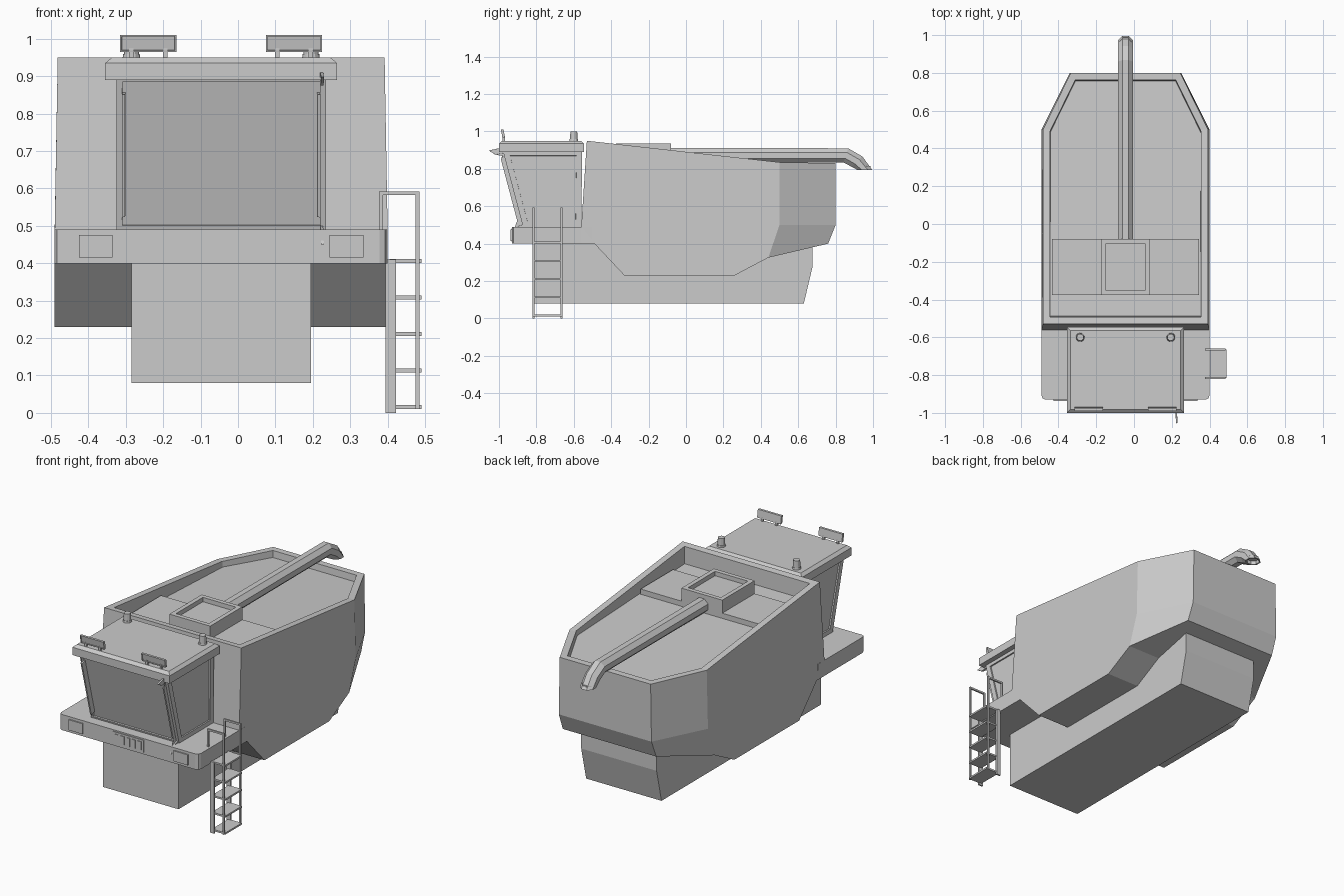
import bpy, bmesh, math
from mathutils import Vector

if "Cube" in bpy.data.objects:
    bpy.data.objects.remove(bpy.data.objects["Cube"])

# One plain grey for every part
grey = bpy.data.materials.new("plain grey")
grey.use_nodes = True
grey.diffuse_color = (0.6, 0.6, 0.6, 1)
grey.node_tree.nodes["Principled BSDF"].inputs["Base Color"].default_value = grey.diffuse_color

CX = -0.045  # centre line of the machine


def finish(name, bm):
    bmesh.ops.recalc_face_normals(bm, faces=bm.faces)
    mesh = bpy.data.meshes.new(name)
    bm.to_mesh(mesh)
    bm.free()
    mesh.materials.append(grey)
    ob = bpy.data.objects.new(name, mesh)
    bpy.context.collection.objects.link(ob)
    return ob


def prism(profile, x0, x1):
    """Side profile of (y, z) points stretched from x0 to x1."""
    bm = bmesh.new()
    face = bm.faces.new([bm.verts.new((x0, y, z)) for y, z in profile])
    out = bmesh.ops.extrude_face_region(bm, geom=[face])["geom"]
    bmesh.ops.translate(bm, vec=(x1 - x0, 0, 0),
                        verts=[v for v in out if isinstance(v, bmesh.types.BMVert)])
    bmesh.ops.recalc_face_normals(bm, faces=bm.faces)
    return bm


def block(x0, x1, y0, y1, z0, z1):
    return prism([(y0, z0), (y1, z0), (y1, z1), (y0, z1)], x0, x1)


def box(name, *size):
    return finish(name, block(*size))


def facing(bm, direction, limit=0.9):
    bm.normal_update()
    return [f for f in bm.faces if f.normal.dot(Vector(direction)) > limit]


def recess(bm, faces, rim, depth):
    bmesh.ops.inset_individual(bm, faces=faces, thickness=rim, use_even_offset=True)
    bmesh.ops.inset_individual(bm, faces=faces, thickness=0.0005, depth=-depth)


# Hull: side profile with the rear corners cut off
bm = prism([(-0.56, 0.40), (-0.49, 0.40), (-0.33, 0.23), (0.26, 0.23), (0.44, 0.325),
            (0.76, 0.40), (0.80, 0.50), (0.80, 0.83), (0.50, 0.835), (-0.53, 0.95),
            (-0.56, 0.49)], CX - 0.445, CX + 0.445)
for s in (-1, 1):
    a = Vector((CX + s * 0.445, 0.50, 0.50))
    b = Vector((CX + s * 0.295, 0.80, 0.50))
    for c in (Vector((a.x, 0.50, 0.90)), Vector((a.x, 0.44, 0.325))):
        n = (b - a).cross(c - a)
        if n.x * s < 0:
            n.negate()
        cut = bmesh.ops.bisect_plane(bm, geom=bm.verts[:] + bm.edges[:] + bm.faces[:],
                                     plane_co=a, plane_no=n, clear_outer=True)["geom_cut"]
        bmesh.ops.holes_fill(bm, edges=[e for e in cut if isinstance(e, bmesh.types.BMEdge)])
bmesh.ops.recalc_face_normals(bm, faces=bm.faces)
# Open grain tank sunk into the top
tops = facing(bm, (0, 0, 1))
bmesh.ops.inset_region(bm, faces=tops, thickness=0.038, use_even_offset=True)
bmesh.ops.inset_region(bm, faces=tops, thickness=0.004, use_even_offset=True)
for v in {v for f in tops for v in f.verts}:
    v.co.z = 0.83 - 0.045 * (v.co.y + 0.08)
for v in bm.verts:
    if v.co.z > 0.7:
        v.co.x = CX + (v.co.x - CX) * 0.982
finish("hull", bm)

# Lower chassis
finish("chassis", prism([(-0.82, 0.08), (0.63, 0.08), (0.675, 0.27), (0.675, 0.45),
                         (-0.82, 0.45)], CX - 0.24, CX + 0.24))

# Tank cross beam, outlet box and unloading tube
box("tank_cross_beam", CX - 0.39, CX + 0.39, -0.375, -0.08, 0.80, 0.86)
bm = block(CX - 0.13, CX + 0.13, -0.375, -0.08, 0.84, 0.935)
recess(bm, facing(bm, (0, 0, 1)), 0.025, 0.025)
finish("outlet_box", bm)

bm = bmesh.new()
rings = []
R = 0.043
for y, z, ang in ((-0.1, 0.872, 0), (0.855, 0.872, 18), (0.915, 0.838, 45), (0.955, 0.795, 90)):
    t = math.radians(ang)
    ring = []
    for i in range(8):
        u = math.radians(45 * i + 22.5)
        ring.append(bm.verts.new((CX + R * math.cos(u), y + R * math.sin(u) * math.sin(t),
                                  z + R * math.sin(u) * math.cos(t))))
    rings.append(ring)
for r0, r1 in zip(rings, rings[1:]):
    for i in range(8):
        j = (i + 1) % 8
        bm.faces.new((r0[i], r0[j], r1[j], r1[i]))
bm.faces.new(rings[0])
mouth = bm.faces.new(rings[-1])
bmesh.ops.recalc_face_normals(bm, faces=bm.faces)
recess(bm, [mouth], 0.008, 0.02)
finish("unloading_tube", bm)

# Front platform with softened front corners
bm = block(CX - 0.445, CX + 0.445, -0.93, -0.50, 0.40, 0.49)
corners = [e for e in bm.edges if all(v.co.y < -0.9 for v in e.verts)
           and abs(e.verts[0].co.z - e.verts[1].co.z) > 0.05]
bmesh.ops.bevel(bm, geom=corners, offset=0.022, segments=2, profile=0.5, affect='EDGES')
finish("platform", bm)

# Headlamps and grille plates
for side, s in (("right", -1), ("left", 1)):
    x = CX + s * 0.335
    bm = block(x - 0.045, x + 0.045, -0.937, -0.928, 0.415, 0.475)
    finish(side + "_headlamp", bm)
bm = block(CX - 0.098, CX + 0.098, -0.934, -0.928, 0.412, 0.482)
finish("grille", bm)
for i in range(5):
    x = CX + (i - 2) * 0.036
    box("grille_slot", x - 0.011, x + 0.011, -0.938, -0.932, 0.423, 0.471)

# Cab with recessed front and side windows
bm = prism([(-0.87, 0.485), (-0.56, 0.485), (-0.555, 0.90), (-0.98, 0.90)],
           CX - 0.28, CX + 0.28)
recess(bm, facing(bm, (0, -1, 0)), 0.016, 0.008)
for s in (-1, 1):
    recess(bm, facing(bm, (s, 0, 0)), 0.03, 0.008)
finish("cab", bm)

# Roof slab with a chamfered top edge
bm = block(CX - 0.31, CX + 0.31, -1.0, -0.545, 0.89, 0.95)
for v in bm.verts:
    v.co.z = min(v.co.z, 0.935)
lid = facing(bm, (0, 0, 1))
bmesh.ops.inset_individual(bm, faces=lid, thickness=0.025, depth=0.015)
finish("cab_roof", bm)

# Roof lamps and beacons
for side, s in (("right", -1), ("left", 1)):
    x = CX + s * 0.195
    bm = prism([(-0.982, 0.965), (-0.968, 0.965), (-0.975, 1.01), (-0.989, 1.01)],
               x - 0.075, x + 0.075)
    recess(bm, facing(bm, (0, -1, 0)), 0.004, 0.004)
    finish(side + "_roof_lamp", bm)
    for d in (-0.045, 0.045):
        box(side + "_lamp_post", x + d - 0.006, x + d + 0.006, -0.981, -0.969, 0.94, 0.975)
    x = CX + s * 0.24
    for part, r, z0, z1 in (("beacon_base", 0.024, 0.945, 0.96), ("beacon", 0.02, 0.955, 1.0)):
        bm = bmesh.new()
        bmesh.ops.create_cone(bm, cap_ends=True, segments=12, radius1=r, radius2=r * 0.92,
                              depth=z1 - z0)
        bmesh.ops.translate(bm, verts=bm.verts, vec=(x, -0.60, (z0 + z1) / 2))
        finish(side + "_" + part, bm)

# Ladder: stringers, handrails and steps
for y in (-0.82, -0.67):
    box("ladder_stringer", 0.395, 0.422, y, y + 0.01, 0, 0.41)
    box("handrail_post", 0.475, 0.485, y, y + 0.01, 0.01, 0.592)
    box("handrail_top", 0.377, 0.485, y, y + 0.01, 0.582, 0.592)
    box("handrail_foot", 0.377, 0.387, y, y + 0.01, 0.48, 0.592)
for i in range(5):
    z = 0.016 + i * 0.0975
    box("ladder_step", 0.405, 0.49, -0.815, -0.665, z - 0.005, z + 0.005)
